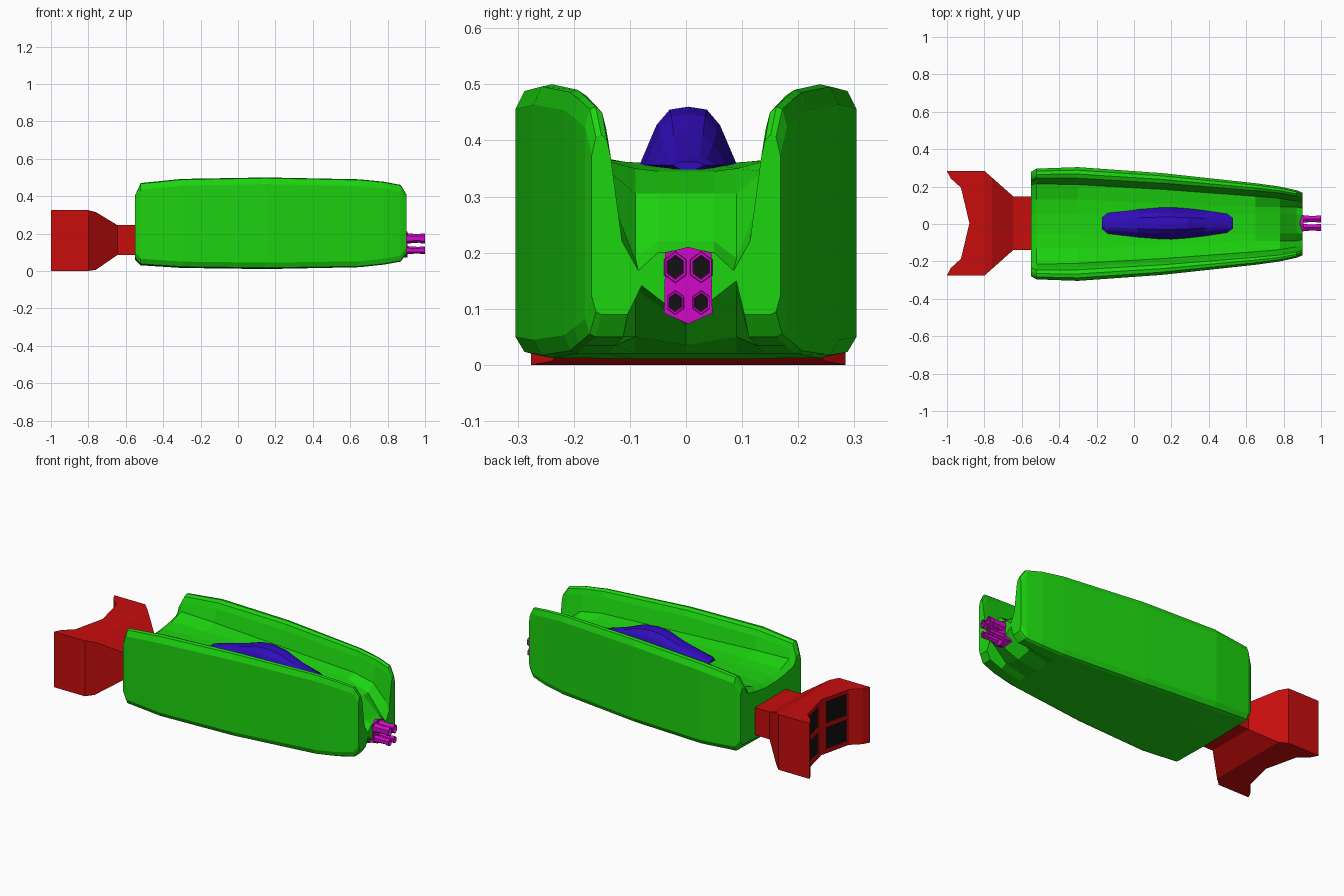
import bpy, bmesh, math

if "Cube" in bpy.data.objects:
    bpy.data.objects.remove(bpy.data.objects["Cube"])


def material(name, rgb):
    m = bpy.data.materials.new(name)
    m.diffuse_color = (*rgb, 1)
    m.use_nodes = True
    m.node_tree.nodes["Principled BSDF"].inputs["Base Color"].default_value = m.diffuse_color
    return m


GREEN = material("green", (0.012, 0.66, 0.005))
RED = material("red", (0.58, 0.004, 0.004))
BLUE = material("blue", (0.03, 0.004, 0.50))
MAGENTA = material("magenta", (0.65, 0.003, 0.58))
DARK = material("dark", (0.006, 0.006, 0.006))
OFFSET = 0.004


def loft(name, rings, mat=None, closed=False, shift=0.0, strip_caps=False):
    """Skin equal-length rings; cap the ends, or join last ring to first."""
    bm = bmesh.new()
    vs = [[bm.verts.new(p) for p in r] for r in rings]
    n = len(rings[0])
    pairs = list(zip(vs, vs[1:])) + ([(vs[-1], vs[0])] if closed else [])
    for a, b in pairs:
        for i in range(n):
            j = (i + 1) % n
            bm.faces.new((a[i], a[j], b[j], b[i]))
    if strip_caps:
        # bridge upper edge to lower edge, for U-shaped mirrored rings
        h = n // 2
        for r in (vs[0], vs[-1]):
            for i in range(-(h // 2), h // 2):
                quad = [r[i % n], r[(i + 1) % n],
                        r[(h - i - 1) % n], r[(h - i) % n]]
                bm.faces.new(list(dict.fromkeys(quad)))
    elif not closed:
        bm.faces.new(vs[0])
        bm.faces.new(vs[-1])
    bmesh.ops.recalc_face_normals(bm, faces=bm.faces)
    me = bpy.data.meshes.new(name)
    bm.to_mesh(me)
    bm.free()
    ob = bpy.data.objects.new(name, me)
    ob.location.y = shift
    bpy.context.collection.objects.link(ob)
    if mat:
        me.materials.append(mat)
    return ob


def mirror_ring(x, half):
    """Half section from top centre to bottom centre -> full ring at x."""
    return [(x, y, z) for y, z in half] + [(x, -y, z) for y, z in half[-2:0:-1]]


def rect(x, w, z0, z1):
    return [(x, -w, z0), (x, w, z0), (x, w, z1), (x, -w, z1)]


def box(name, x0, x1, y0, y1, z0, z1):
    return loft(name, [[(x, y0, z0), (x, y1, z0), (x, y1, z1), (x, y0, z1)]
                       for x in (x0, x1)], shift=OFFSET)


def cut(target, cutter):
    cutter.hide_render = True
    cutter.hide_viewport = True
    cutter.display_type = 'WIRE'
    m = target.modifiers.new("cut", 'BOOLEAN')
    m.operation = 'DIFFERENCE'
    m.solver = 'EXACT'
    m.object = cutter


# Hull: U-shaped section with a tall wall pod on each side and a sloping nose
def hull_ring(x, w, i, f, zt, zb, foot, cz, fz, cb, bz):
    t = w - i
    return mirror_ring(x, [
        (0, cz), (0.05, cz), (f, fz), (i - 0.02, foot),
        (i, zt - 0.04), (i + 0.2 * t, zt - 0.01), (i + 0.5 * t, zt),
        (w - 0.22 * t, zt - 0.004), (w, zt - 0.036), (w, zb + 0.032),
        (w - 0.22 * t, zb + 0.005), (i + 0.5 * t, zb), (i - 0.03, zb),
        (0.09, bz), (0, cb)])


hull_stations = [
    # x, outer, inner, floor, top, bottom, foot, centre, floor z, keel, belly
    (-0.55, 0.280, 0.225, 0.13, 0.405, 0.070, 0.350, 0.325, 0.335, 0.06, 0.06),
    (-0.52, 0.296, 0.235, 0.13, 0.470, 0.033, 0.385, 0.345, 0.355, 0.03, 0.03),
    (-0.30, 0.304, 0.230, 0.13, 0.492, 0.018, 0.380, 0.355, 0.360, 0.016, 0.016),
    (0.15, 0.272, 0.205, 0.11, 0.500, 0.012, 0.370, 0.358, 0.362, 0.010, 0.010),
    (0.65, 0.218, 0.168, 0.09, 0.490, 0.020, 0.365, 0.345, 0.350, 0.02, 0.02),
    (0.78, 0.200, 0.157, 0.09, 0.477, 0.034, 0.345, 0.305, 0.305, 0.035, 0.05),
    (0.87, 0.180, 0.142, 0.09, 0.460, 0.050, 0.270, 0.220, 0.190, 0.07, 0.135),
    (0.90, 0.168, 0.134, 0.085, 0.410, 0.090, 0.220, 0.200, 0.168, 0.08, 0.150),
]
loft("hull", [hull_ring(*s) for s in hull_stations], GREEN, strip_caps=True)

# Canopy: faceted dome, long and narrow
canopy_stations = [(-0.17, 0.030, 0.008), (-0.14, 0.056, 0.016),
                   (0.02, 0.076, 0.058), (0.13, 0.085, 0.095),
                   (0.20, 0.087, 0.102), (0.29, 0.079, 0.090),
                   (0.38, 0.068, 0.052), (0.50, 0.050, 0.012),
                   (0.53, 0.028, 0.004)]
loft("canopy", [mirror_ring(x, [(0, 0.358 + h), (0.38 * w, 0.358 + 0.95 * h),
                                (0.65 * w, 0.358 + 0.68 * h), (w, 0.356), (0, 0.34)])
                for x, w, h in canopy_stations], BLUE, shift=OFFSET)

# Engine block: narrow neck flaring to a wide box with a concave rear
engine = loft("engine_block", [
    rect(-0.50, 0.143, 0.085, 0.245), rect(-0.645, 0.143, 0.085, 0.245),
    rect(-0.76, 0.245, 0.006, 0.315), rect(-0.80, 0.280, 0.0, 0.325),
    rect(-1.0, 0.280, 0.0, 0.325)], RED, shift=OFFSET)
arc = [(-1.0, 0.278), (-0.98, 0.24), (-0.925, 0.19), (-0.88, 0)]
outline = ([(-1.1, 0.278)] + arc + [(x, -y) for x, y in arc[-2::-1]]
           + [(-1.1, -0.278)])
cut(engine, loft("rear_cutter", [[(x, y, z) for x, y in outline]
                                 for z in (-0.1, 0.5)], shift=OFFSET))

# Exhaust openings: two by two, each with a slanted dark back plate
for side in (-1, 1):
    for z in (0.087, 0.238):
        y0, y1 = 0.035, 0.185
        cut(engine, box("exhaust_cutter", -1.1, -0.86,
                        *sorted((y0 * side, y1 * side)), z - 0.064, z + 0.064))
        front = [(-0.872 - 0.235 * y, y * side) for y in (y0, y1)]
        back = [(-0.85, y * side) for y in (y1, y0)]
        loft("exhaust_plate", [[(x, y, h) for x, y in front + back]
                               for h in (z - 0.066, z + 0.066)],
             DARK, shift=OFFSET)

# Gun mount on the nose
mount = [(0, 0.21), (0.041, 0.20), (0.043, 0.092), (0, 0.073)]
loft("gun_mount", [mirror_ring(x, mount) for x in (0.84, 0.905)],
     MAGENTA, shift=OFFSET)


# Gun barrels: hollow six-sided tubes with a flared muzzle
def hexagon(x, y, z, r):
    return [(x, y + 0.8 * r * math.cos(a), z + r * math.sin(a))
            for a in (math.radians(30 + 60 * k) for k in range(6))]


for side in (-1, 1):
    for z, r in ((0.174, 0.027), (0.111, 0.021)):
        y = 0.023 * side
        tube = [(0.89, 1.1), (0.94, 0.9), (0.97, 0.85), (0.98, 1.0),
                (1.0, 1.0), (1.0, 0.8), (0.97, 0.72), (0.89, 0.72)]
        loft("gun_barrel", [hexagon(x, y, z, r * k) for x, k in tube],
             MAGENTA, closed=True, shift=OFFSET)
        loft("barrel_bore", [hexagon(x, y, z, r * 0.75) for x in (0.965, 0.97)],
             DARK, shift=OFFSET)
